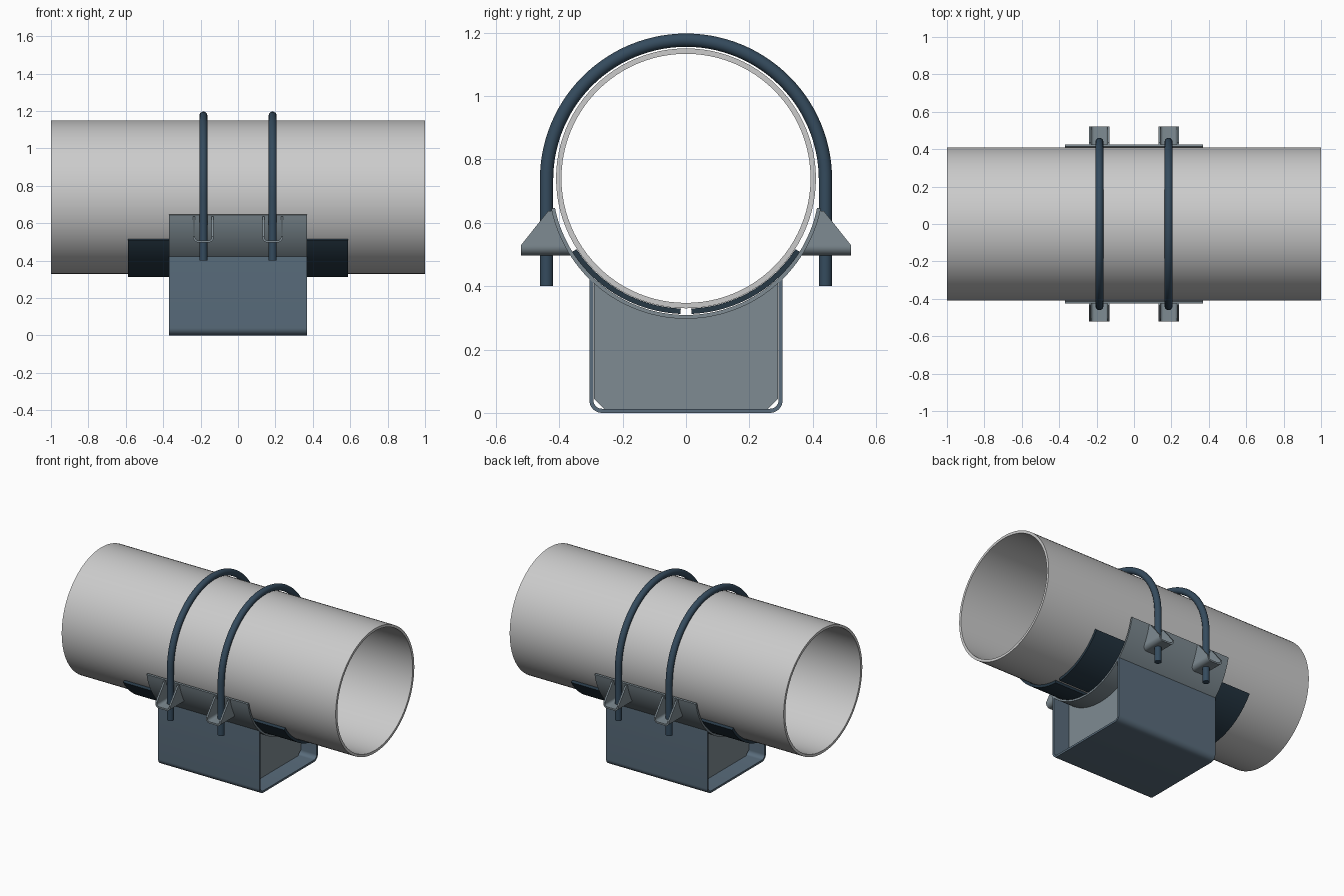
import bpy, bmesh
from math import sin, cos, pi, sqrt, atan2

if "Cube" in bpy.data.objects:
    bpy.data.objects.remove(bpy.data.objects["Cube"])


def material(name, rgb):
    m = bpy.data.materials.new(name)
    m.diffuse_color = (*rgb, 1)
    m.use_nodes = True
    m.node_tree.nodes["Principled BSDF"].inputs["Base Color"].default_value = m.diffuse_color
    return m


PLATE = material("plate_grey", (0.21, 0.26, 0.29))
STEEL = material("shoe_blue", (0.10, 0.15, 0.20))
BOLT = material("bolt_blue", (0.035, 0.07, 0.11))
PAD = material("pad_blue", (0.02, 0.04, 0.06))


def finish(name, bm, mat=None):
    bmesh.ops.recalc_face_normals(bm, faces=bm.faces[:])
    me = bpy.data.meshes.new(name)
    bm.to_mesh(me)
    bm.free()
    ob = bpy.data.objects.new(name, me)
    bpy.context.collection.objects.link(ob)
    if mat:
        me.materials.append(mat)
    bpy.ops.object.select_all(action='DESELECT')
    ob.select_set(True)
    bpy.context.view_layer.objects.active = ob
    bpy.ops.object.shade_smooth_by_angle(angle=pi / 6)
    return ob


def strip(name, outer, inner, ends, mat=None, closed=False):
    """Solid band between two matching 2D lines; ends(p) gives its two 3D end points."""
    bm = bmesh.new()
    rows = [[bm.verts.new(c) for c in (*ends(o), *reversed(ends(i)))]
            for o, i in zip(outer, inner)]
    pairs = list(zip(rows, rows[1:]))
    if closed:
        pairs.append((rows[-1], rows[0]))
    for a, b in pairs:
        for k in range(4):
            j = (k + 1) % 4
            bm.faces.new((a[k], a[j], b[j], b[k]))
    if not closed:
        bm.faces.new(rows[0])
        bm.faces.new(rows[-1])
    return finish(name, bm, mat)


def along_x(x0, x1):
    return lambda p: ((x0, p[0], p[1]), (x1, p[0], p[1]))


def arc(r, cy, cz, a0, a1, n):
    """Angles measured from straight down towards +y."""
    return [(cy + r * sin(a0 + (a1 - a0) * i / n), cz - r * cos(a0 + (a1 - a0) * i / n))
            for i in range(n + 1)]


def u_profile(half, z0, top, r, extra=()):
    """Rounded U section: down one side, along the floor, up the other."""
    right = arc(r, half - r, z0 + r, 0, pi / 2, 8) + [(half, z) for z in extra] + [(half, top)]
    return [(-y, z) for y, z in reversed(right)] + right


# Pipe
CZ = 0.74
strip("pipe", arc(0.41, 0, CZ, 0, 2 * pi, 96)[:-1], arc(0.393, 0, CZ, 0, 2 * pi, 96)[:-1],
      along_x(-1, 1), closed=True)

# Wear pads under the pipe, split at the bottom
for s, side in ((-1, "front"), (1, "back")):
    strip(f"wear_pad_{side}", arc(0.428, 0, CZ, s * 0.04, s * 0.997, 24),
          arc(0.411, 0, CZ, s * 0.04, s * 0.997, 24), along_x(-0.588, 0.588), PAD)

# Curved saddle plate
SZ, SR = 0.731, 0.434
A = atan2(0.413, SZ - 0.647)
strip("saddle", arc(SR, 0, SZ, -A, A, 56), arc(0.422, 0, SZ, -A, A, 56),
      along_x(-0.37, 0.37), PLATE)

# Bent channel base
strip("base_channel", u_profile(0.305, 0, 0.43, 0.04), u_profile(0.292, 0.013, 0.43, 0.027),
      along_x(-0.37, 0.37), STEEL)

# Web plates inside the channel with clipped lower corners
ys = [-0.291] + [-0.258 + 0.516 * i / 24 for i in range(25)] + [0.291]
web_top = [(y, SZ - sqrt(0.43 ** 2 - y * y)) for y in ys]
web_low = [(y, 0.012 + max(0, abs(y) - 0.258)) for y in ys]
for x, end in ((-0.25, "left"), (0.25, "right")):
    strip(f"web_plate_{end}", web_top, web_low, along_x(x - 0.007, x + 0.007), PLATE)


# U-bolts: a round bar swept over the pipe with straight legs
def u_bolt(name, x, r=0.44, bar=0.021, sides=20):
    path = [(-r, 0.40, 0)]
    path += [(-r * cos(pi * i / 56), CZ - 0.004 + r * sin(pi * i / 56), pi * i / 56)
             for i in range(57)]
    path.append((r, 0.40, pi))
    bm = bmesh.new()
    rings = []
    for y, z, a in path:
        ring = []
        for k in range(sides):
            t = 2 * pi * k / sides
            ring.append(bm.verts.new((x + bar * sin(t), y - bar * cos(t) * cos(a),
                                      z + bar * cos(t) * sin(a))))
        rings.append(ring)
    for p, q in zip(rings, rings[1:]):
        for k in range(sides):
            j = (k + 1) % sides
            bm.faces.new((p[k], p[j], q[j], q[k]))
    bm.faces.new(rings[0])
    bm.faces.new(rings[-1])
    finish(name, bm, BOLT)


# Bolt lugs: bent U brackets with sloped cheeks, welded to the saddle
def lug(name, x, s):
    def ends(p):
        z = p[1]
        near = sqrt(0.43 ** 2 - (z - SZ) ** 2)
        far = 0.52 - max(0, z - 0.53) * 0.085 / 0.107
        return (x + p[0], s * near, z), (x + p[0], s * far, z)
    strip(name, u_profile(0.055, 0.497, 0.637, 0.028, (0.53, 0.57, 0.61)),
          u_profile(0.044, 0.508, 0.637, 0.017, (0.53, 0.57, 0.61)), ends, PLATE)


for x, end in ((-0.185, "left"), (0.185, "right")):
    u_bolt(f"u_bolt_{end}", x)
    for s, side in ((-1, "front"), (1, "back")):
        lug(f"bolt_lug_{end}_{side}", x, s)
